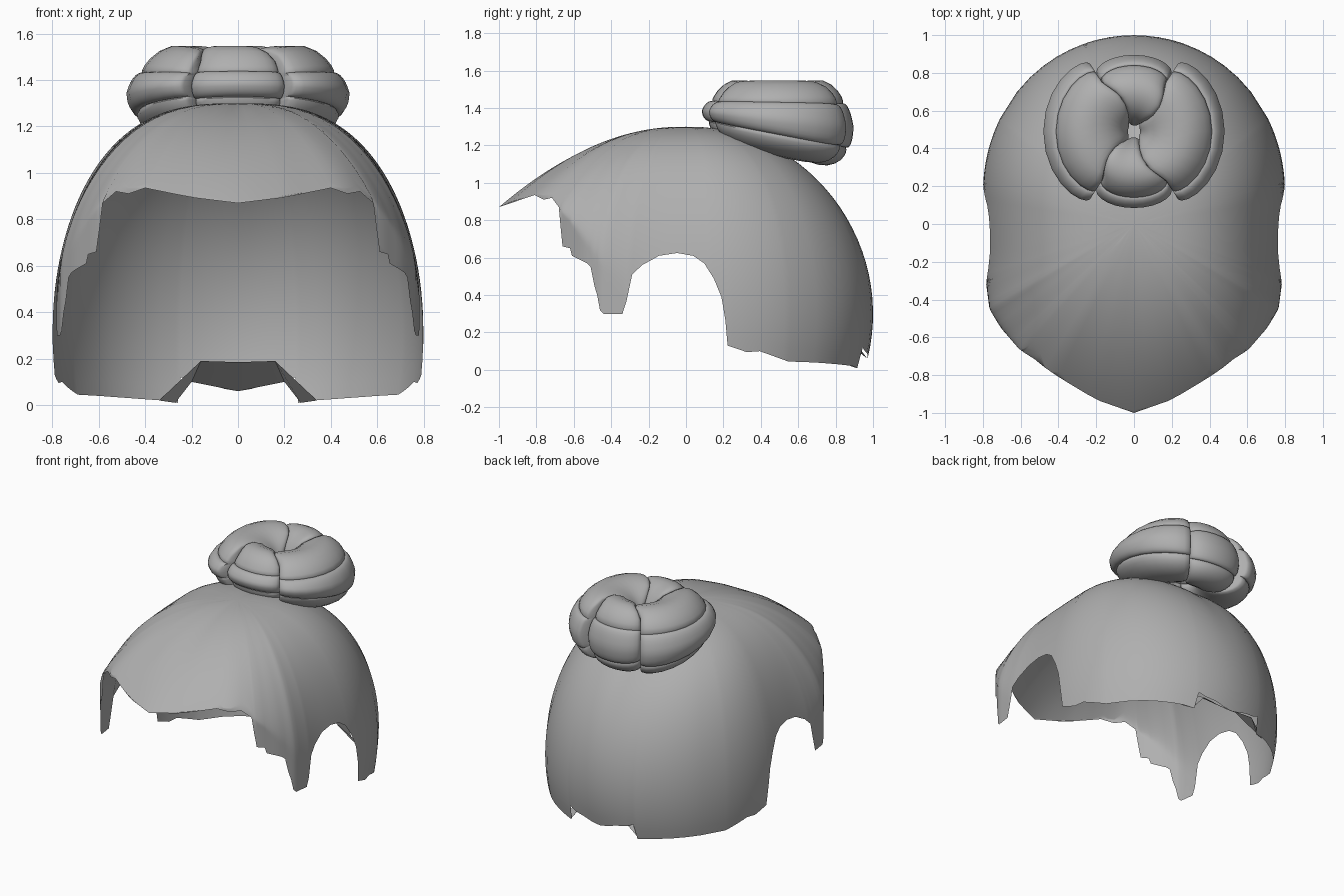
import bpy, math

if "Cube" in bpy.data.objects:
    bpy.data.objects.remove(bpy.data.objects["Cube"])

mat = bpy.data.materials.new("hair_grey")
mat.diffuse_color = (0.43, 0.43, 0.43, 1)
mat.use_nodes = True
mat.node_tree.nodes["Principled BSDF"].inputs["Base Color"].default_value = mat.diffuse_color


def lerp_table(table, v):
    for (a, p), (b, q) in zip(table, table[1:]):
        if v <= b:
            return p + (q - p) * max(0, v - a) / (b - a)
    return table[-1][1]


def make(name, verts, faces, angle):
    me = bpy.data.meshes.new(name)
    me.from_pydata(verts, [], faces)
    me.materials.append(mat)
    ob = bpy.data.objects.new(name, me)
    bpy.context.collection.objects.link(ob)
    bpy.ops.object.select_all(action='DESELECT')
    ob.select_set(True)
    bpy.context.view_layer.objects.active = ob
    bpy.ops.object.mode_set(mode='EDIT')
    bpy.ops.mesh.select_all(action='SELECT')
    bpy.ops.mesh.normals_make_consistent(inside=False)
    bpy.ops.object.mode_set(mode='OBJECT')
    bpy.ops.object.shade_smooth_by_angle(angle=math.radians(angle))
    return ob


# ---- Hair cap: plan outline (y -> half width) ----
FRONT = [(-1, 0), (-.93, .2), (-.81, .4), (-.74, .5), (-.66, .61), (-.55, .705),
         (-.45, .765), (-.3, .785), (.15, .8)]


def half_width(y):
    if y < .15:
        return lerp_table(FRONT, y)
    return .8 * math.sqrt(max(0, 1 - ((y - .15) / .85) ** 2.1))


def back_y(x):
    return .15 + .85 * (1 - (x / .8) ** 2) ** (1 / 2.1)


# Lower edge: fringe, torn sideburn, ear opening, nape (y, z)
EDGE = [(-1, .87), (-.81, .935), (-.76, .91), (-.72, .92), (-.68, .87), (-.67, .76), (-.66, .66),
        (-.62, .65), (-.61, .61), (-.53, .57), (-.51, .55), (-.49, .45), (-.475, .4),
        (-.46, .32), (-.44, .30), (-.34, .30), (-.32, .36), (-.29, .51), (-.24, .56),
        (-.15, .61), (-.05, .625), (.04, .61), (.1, .57), (.15, .49), (.19, .39),
        (.21, .27), (.225, .13), (.33, .095), (.40, .10), (.56, .045)]
# Nape columns measured across the back (x, z)
NAPE = [(.62, .04), (.55, .035), (.48, .03), (.41, .025), (.34, .02), (.27, .01),
        (.25, .12), (.2, .1), (.13, .09), (.06, .07), (0, .06)]

columns = []
for (y0, z0), (y1, z1) in zip(EDGE, EDGE[1:]):
    n = max(1, round((y1 - y0) / .03))
    for i in range(n):
        y = y0 + (y1 - y0) * i / n
        columns.append((half_width(y), y, z0 + (z1 - z0) * i / n))
columns.append((half_width(.56), .56, .045))
columns += [(x, back_y(x), z) for x, z in NAPE]


def surface(x, y, th):
    """Point on the dome at polar angle th in the column ending at (x, y)."""
    # blend from round side profile to the shallow swept-up fringe
    w = min(1, max(0, (math.degrees(math.atan2(-y, x)) - 8) / 54))
    w = w * w * (3 - 2 * w)
    base = .3 + w * (.57 + .16 * x)
    c = math.cos(th)
    k = (1 - w) * c + w * c * abs(c)
    r = math.sin(th) ** (1 - .28 * abs(x) / .8)
    if y < 0 and c < 0:
        r = 1                       # locks hang straight down
    return (x * r, y * r, base + (1.3 - base) * k)


def column_end(x, y, z):
    lo, hi = 0, 3.0
    for _ in range(40):
        mid = (lo + hi) / 2
        if surface(x, y, mid)[2] > z:
            lo = mid
        else:
            hi = mid
    return lo


ROWS = 28
verts, faces = [(0, 0, 1.3)], []
ring = [(x, y, z, 1) for x, y, z in columns] + \
       [(x, y, z, -1) for x, y, z in columns[-2:0:-1]]
for x, y, z, side in ring:
    end = column_end(x, y, z)
    for r in range(1, ROWS + 1):
        px, py, pz = surface(x, y, end * r / ROWS)
        verts.append((px * side, py, pz))
N = len(ring)
for i in range(N):
    a, b = 1 + i * ROWS, 1 + (i + 1) % N * ROWS
    faces.append((0, a, b))
    faces += [(a + r, a + r + 1, b + r + 1, b + r) for r in range(ROWS - 1)]
make("hair_cap", verts, faces, 50)

# ---- Turned-in flap at the nape ----
outer = [(.27, .91, .01), (.2, .94, .1), (0, .97, .06)]
inner = [(.34, .88, .02), (.16, .81, .19), (0, .81, .185)]


def mirrored(row):
    return row + [(-x, y, z) for x, y, z in row[-2::-1]]


make("nape_flap", mirrored(outer) + mirrored(inner),
     [(i, i + 1, i + 6, i + 5) for i in range(4)], 20)

# ---- Bun: ring of puffy lobes, each lobe bulging between creases ----
# around the ring: (start, end, radius scale); around the tube: (start, end)
AROUND = [(-57, 57, 1.0), (57, 123, .83), (123, 237, 1.0), (237, 303, .83)]
TUBE = [(-150, -28), (-28, 28), (28, 210)]
STEPS = 14


def samples(lobes):
    out = []
    for lobe in lobes:
        for i in range(STEPS + 1):
            t = i / STEPS
            t = .5 - .5 * math.cos(math.pi * t)   # denser at the creases
            puff = math.sqrt(max(0, 1 - abs(2 * t - 1) ** 4))
            out.append((lobe[0] + (lobe[1] - lobe[0]) * t, puff, lobe[2:]))
    return out


us, vs = samples(AROUND), samples(TUBE)
verts, faces = [], []
for u, pu, (scale,) in us:
    for v, pv, _ in vs:
        vr = math.radians(v)
        rho = .76 + .12 * pu + .12 * pv
        c, s = math.cos(vr), math.sin(vr)
        out = max(0, c) * (1 - .22 * max(0, s)) + min(0, c)
        rad = .255 + .225 * rho * out
        rad = .04 + (rad - .04) * (scale * (.94 + .06 * pu) if rad > .1 else 1)
        # creases sweep around as they run into the centre
        ur = math.radians(u - 35 * max(0, s) * max(0, .3 - rad) / .3)
        x, y = rad * math.cos(ur), rad * math.sin(ur)
        z = 1.345 + .205 * rho * s
        z -= .2 * y * max(0, min(1, (1.45 - z) / .2))
        verts.append((x, y + .49, z))
M, K = len(us), len(vs)
for i in range(M):
    for j in range(K):
        i2, j2 = (i + 1) % M, (j + 1) % K
        faces.append((i * K + j, i2 * K + j, i2 * K + j2, i * K + j2))
make("hair_bun", verts, faces, 45)
